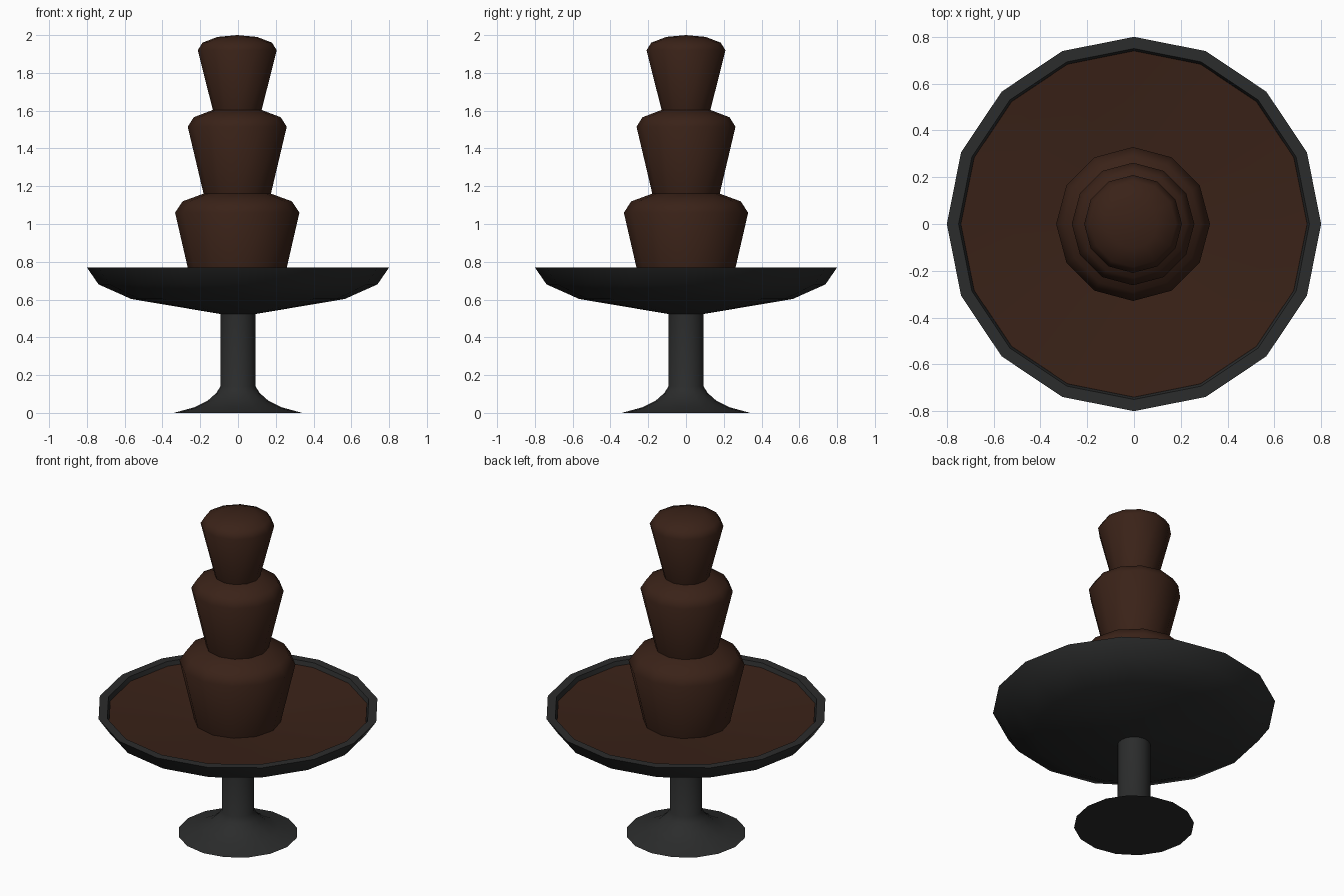
import bpy, bmesh, math

if "Cube" in bpy.data.objects:
    bpy.data.objects.remove(bpy.data.objects["Cube"])


def material(name, rgb):
    m = bpy.data.materials.new(name)
    m.diffuse_color = (*rgb, 1)
    m.use_nodes = True
    m.node_tree.nodes["Principled BSDF"].inputs["Base Color"].default_value = m.diffuse_color
    return m


BLACK = material("black_enamel", (0.024, 0.025, 0.025))
CHOC = material("chocolate", (0.042, 0.016, 0.009))


def lathe(name, profile, sides, mat, x=0.0, angle=60):
    """Revolve (radius, z) points around z; radius 0 gives a pole."""
    bm = bmesh.new()
    rings = []
    for r, z in profile:
        if r == 0:
            rings.append([bm.verts.new((x, 0, z))] * sides)
        else:
            rings.append([bm.verts.new((x + r * math.cos(2 * math.pi * i / sides),
                                        r * math.sin(2 * math.pi * i / sides), z))
                          for i in range(sides)])
    for a, b in zip(rings, rings[1:]):
        for i in range(sides):
            j = (i + 1) % sides
            bm.faces.new(list(dict.fromkeys((a[i], a[j], b[j], b[i]))))
    bmesh.ops.recalc_face_normals(bm, faces=bm.faces)
    me = bpy.data.meshes.new(name)
    bm.to_mesh(me)
    bm.free()
    me.materials.append(mat)
    ob = bpy.data.objects.new(name, me)
    bpy.context.collection.objects.link(ob)
    bpy.ops.object.select_all(action='DESELECT')
    ob.select_set(True)
    bpy.context.view_layer.objects.active = ob
    bpy.ops.object.shade_smooth_by_angle(angle=math.radians(angle))
    return ob


# flared foot and stem
lathe("stem", [(0, 0), (0.34, 0), (0.23, 0.03), (0.16, 0.065), (0.115, 0.105),
               (0.093, 0.14), (0.093, 0.54), (0, 0.54)], 16, BLACK)

# wide dish with a flat rim
lathe("dish", [(0, 0.523), (0.09, 0.523), (0.565, 0.603), (0.738, 0.68), (0.80, 0.77),
               (0.75, 0.77), (0.735, 0.72), (0, 0.65)], 16, BLACK)

# chocolate pool, sinking slightly towards the middle
lathe("chocolate_pool", [(0.74, 0.745), (0.25, 0.70), (0, 0.69)], 16, CHOC)

# three chocolate tiers: bottom radius, bottom z, lip radius, lip z, top z
tiers = [("lower_tier", 0.244, 0.69, 0.329, 1.06, 1.18),
         ("middle_tier", 0.177, 1.155, 0.262, 1.515, 1.615),
         ("upper_tier", 0.127, 1.595, 0.209, 1.92, 2.0)]
for name, r0, z0, r1, z1, z2 in tiers:
    h = z2 - z1
    lathe(name, [(0, z0), (r0, z0), (r1, z1), (r1 * 0.88, z1 + h * 0.5),
                 (r1 * 0.5, z1 + h * 0.88), (0, z2)], 12, CHOC, x=-0.004)
